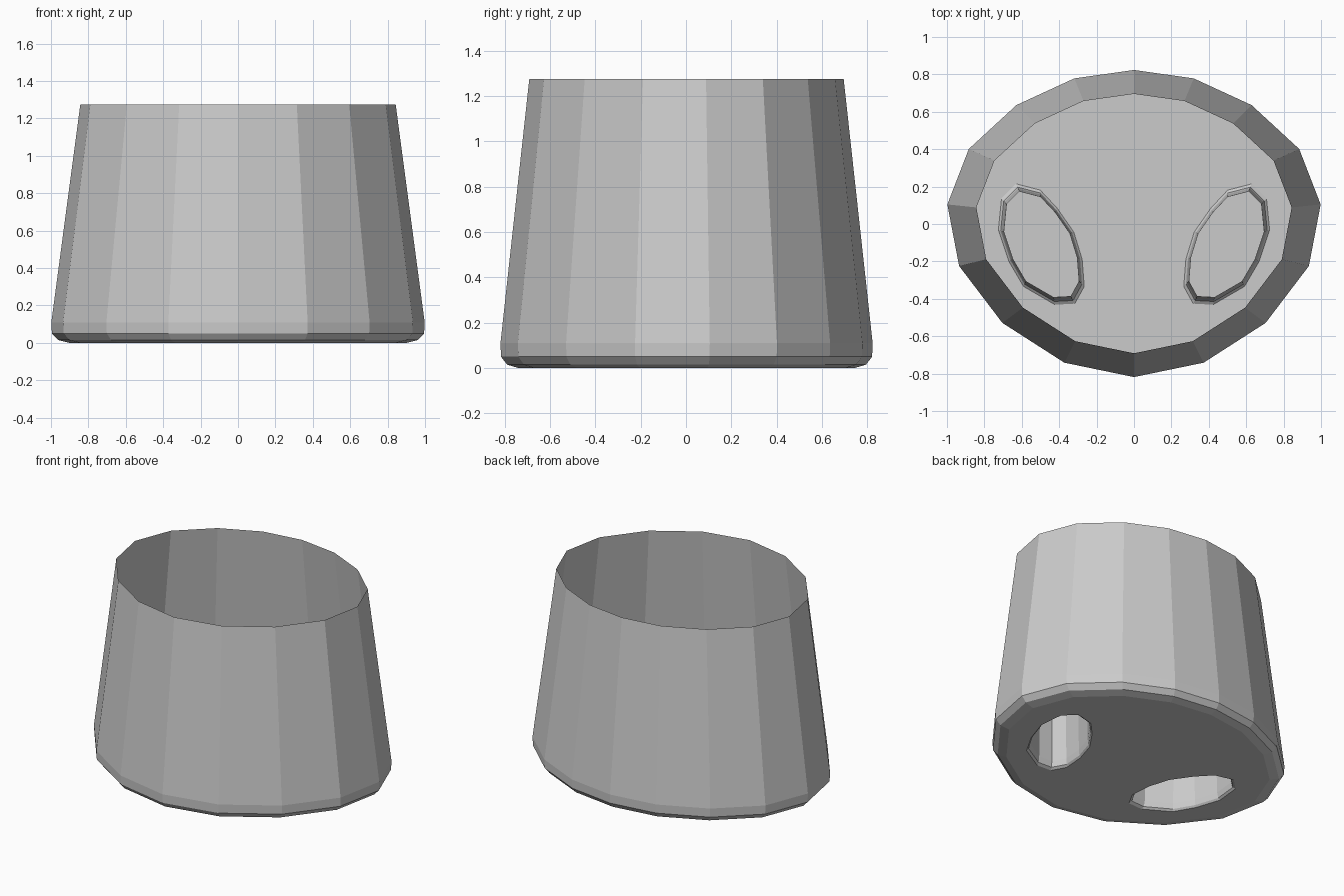
import bpy, bmesh

if "Cube" in bpy.data.objects:
    bpy.data.objects.remove(bpy.data.objects["Cube"])

def mirrored(half):
    """Close a right-hand half outline across x = 0."""
    return half + [(-x, y) for x, y in half[-2:0:-1]]

def ring(bm, pts, centre, scale, z):
    cx, cy = centre
    return [bm.verts.new((cx + (x - cx) * scale, cy + (y - cy) * scale, z)) for x, y in pts]

def skin(bm, rings):
    for a, b in zip(rings, rings[1:]):
        n = len(a)
        for i in range(n):
            j = (i + 1) % n
            bm.faces.new((a[i], a[j], b[j], b[i]))

def loop_edges(bm, loop):
    out = []
    for i, v in enumerate(loop):
        w = loop[(i + 1) % len(loop)]
        out.append(bm.edges.get((v, w)) or bm.edges.new((v, w)))
    return out

outline = mirrored([(0, .825), (.32, .78), (.63, .637), (.885, .402), (1, .105),
                    (.937, -.225), (.705, -.53), (.373, -.743), (0, -.82)])
nostril = [(.615, .18), (.685, .11), (.70, -.04), (.65, -.19), (.58, -.31), (.43, -.397),
           (.335, -.392), (.29, -.31), (.30, -.18), (.34, -.05), (.42, .065), (.50, .15)]

bm = bmesh.new()

# Tapered open-topped wall with a rounded lower edge
wall = [ring(bm, outline, (0, 0), s, z) for s, z in
        [(.843, 1.275), (.998, .11), (.995, .05), (.962, .015), (.90, 0)]]
skin(bm, wall)
edges = loop_edges(bm, wall[-1])

# Two nostril pockets with rolled rims
for side in (1, -1):
    pts = [(side * x, y) for x, y in nostril]
    pocket = [ring(bm, pts, (side * .49, -.11), s, z) for s, z in
              [(1.12, 0), (1.06, .012), (1.03, .05), (.985, .42)]]
    skin(bm, pocket)
    bm.faces.new(pocket[-1])
    edges += loop_edges(bm, pocket[0])

# Flat front plate around the pockets
bmesh.ops.triangle_fill(bm, use_beauty=True, use_dissolve=False, edges=edges)
bmesh.ops.recalc_face_normals(bm, faces=bm.faces)
bm.faces.ensure_lookup_table()
if bm.faces[0].normal.dot(bm.faces[0].calc_center_median()) < 0:
    bmesh.ops.reverse_faces(bm, faces=bm.faces)

mesh = bpy.data.meshes.new("snout")
bm.to_mesh(mesh)
bm.free()
bpy.context.collection.objects.link(bpy.data.objects.new("snout", mesh))
